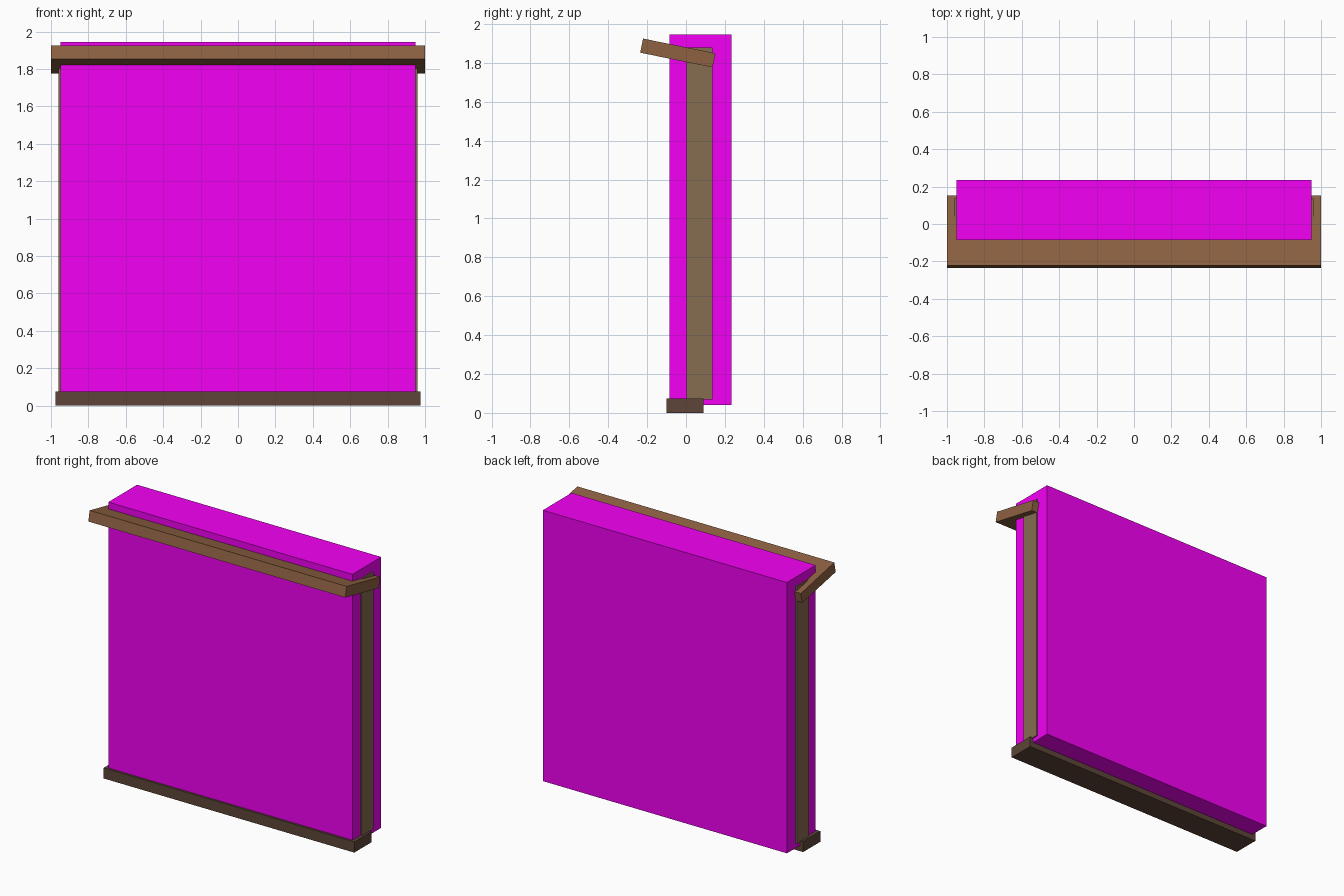
import bpy
from math import radians

if "Cube" in bpy.data.objects:
    bpy.data.objects.remove(bpy.data.objects["Cube"])


def material(name, rgb):
    m = bpy.data.materials.new(name)
    m.diffuse_color = (*rgb, 1)
    m.use_nodes = True
    m.node_tree.nodes["Principled BSDF"].inputs["Base Color"].default_value = m.diffuse_color
    return m


def box(name, center, size, mat, tilt=0):
    bpy.ops.mesh.primitive_cube_add(size=1, location=center)
    o = bpy.context.object
    o.name = name
    o.scale = size
    bpy.ops.object.transform_apply(location=False, rotation=False, scale=True)
    o.rotation_euler.x = radians(tilt)
    o.data.materials.append(mat)
    return o


magenta = material("magenta", (0.9, 0.0, 0.9))
dark_wood = material("dark_wood", (0.11, 0.06, 0.04))
red_wood = material("red_wood", (0.27, 0.12, 0.055))
pale_wood = material("pale_wood", (0.24, 0.15, 0.08))

# Base beam on the ground
box("base_beam", (0, -0.005, 0.0375), (1.95, 0.19, 0.075), dark_wood)

# Wooden backing panel, its ends just proud of the filling
box("wood_panel", (0, 0.07, 0.975), (1.918, 0.134, 1.81), pale_wood)

# Thick bright filling around the panel
box("filling_block", (0, 0.075, 0.9925), (1.9, 0.32, 1.905), magenta)

# Tilted canopy board, higher at the front
box("canopy_board", (0, -0.042, 1.851), (2.0, 0.38, 0.074), red_wood, -11.5)
